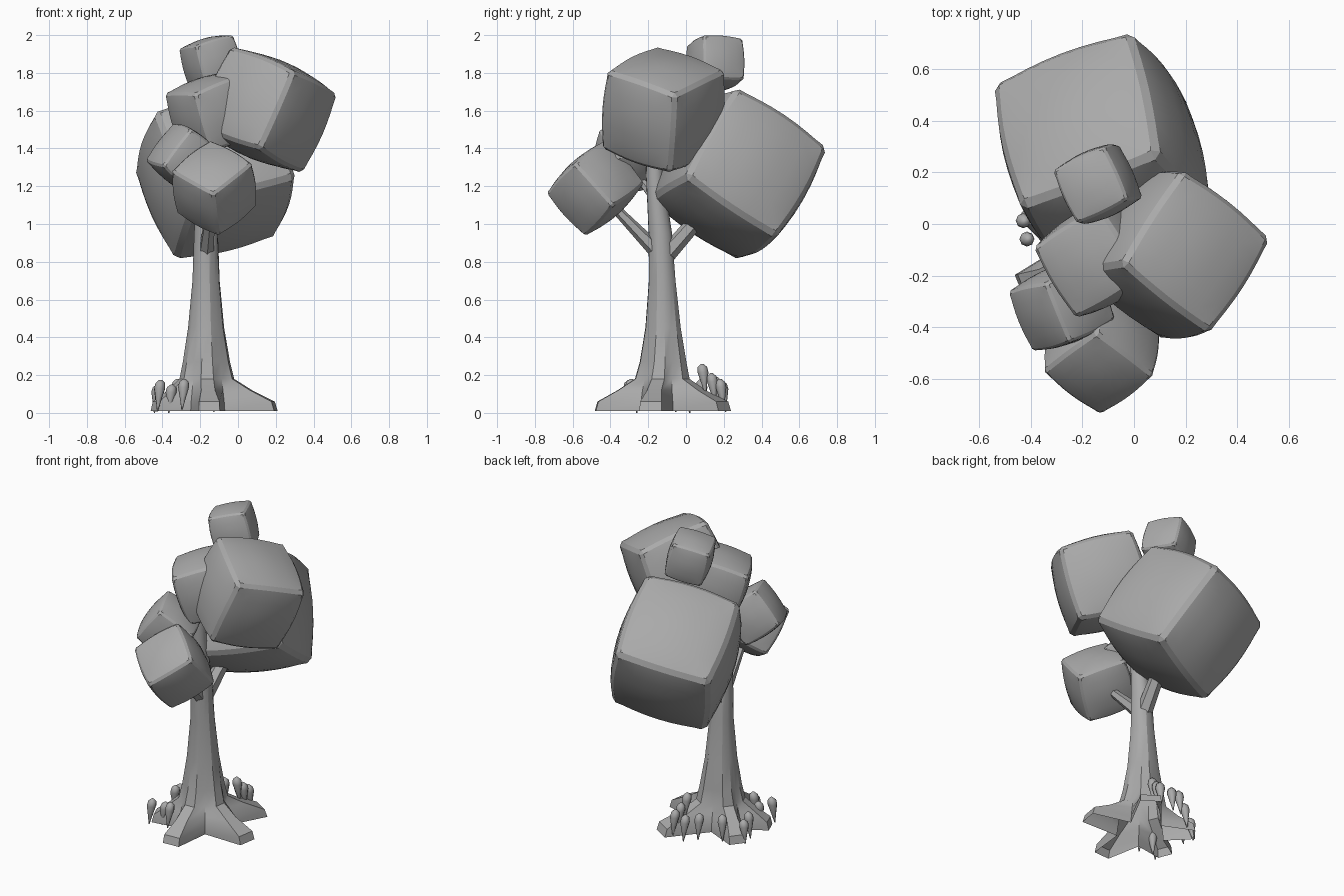
import bpy, bmesh, math
from mathutils import Vector, Matrix

old = bpy.data.objects.get("Cube")
if old:
    bpy.data.objects.remove(old)

grey = bpy.data.materials.new("plain_grey")
grey.use_nodes = True
GREY = (0.4, 0.4, 0.4, 1)
grey.diffuse_color = GREY
grey.node_tree.nodes["Principled BSDF"].inputs["Base Color"].default_value = GREY


def finish(name, bm, angle=15):
    """Turn a bmesh into a smooth-shaded object that keeps its sharp edges."""
    bmesh.ops.recalc_face_normals(bm, faces=bm.faces)
    mesh = bpy.data.meshes.new(name)
    bm.to_mesh(mesh)
    bm.free()
    mesh.materials.append(grey)
    obj = bpy.data.objects.new(name, mesh)
    bpy.context.collection.objects.link(obj)
    bpy.ops.object.select_all(action='DESELECT')
    obj.select_set(True)
    bpy.context.view_layer.objects.active = obj
    bpy.ops.object.shade_smooth_by_angle(angle=math.radians(angle))
    return obj


def loft(bm, rings):
    """Skin a list of equally sized point rings and close the top."""
    loops = [[bm.verts.new(p) for p in ring] for ring in rings]
    n = len(loops[0])
    for a, b in zip(loops, loops[1:]):
        for i in range(n):
            j = (i + 1) % n
            bm.faces.new((a[i], a[j], b[j], b[i]))
    bm.faces.new(loops[-1])


def leaf_block(name, center, size, a, b, puff=0.27):
    """Puffed cube with narrow chamfered edges; a and b set two of its axes."""
    a = Vector(a).normalized()
    b = Vector(b)
    b = (b - a * b.dot(a)).normalized()
    c = a.cross(b)
    bm = bmesh.new()
    bmesh.ops.create_cube(bm, size=1)
    bmesh.ops.subdivide_edges(bm, edges=bm.edges[:], cuts=7, use_grid_fill=True)
    rim = [e for e in bm.edges if e.calc_face_angle(0) > 1]
    radius = math.sqrt(3) / 2
    for v in bm.verts:
        v.co = v.co.lerp(v.co.normalized() * radius, puff)
    bmesh.ops.bevel(bm, geom=rim, offset=0.045, segments=1, affect='EDGES')
    turn = Matrix((a, b, c)).transposed().to_4x4()
    bm.transform(Matrix.Translation(center) @ turn @ Matrix.Scale(size, 4))
    return finish(name, bm)


# Foliage blocks
leaf_block("foliage_back_large", (-.12, .275, 1.265), .585, (-.10, .45, -.30), (-.5, -.17, -.13), .3)
leaf_block("foliage_left_upper", (.152, -.12, 1.605), .452, (.22, .34, -.12), (-.17, -.02, -.40))
leaf_block("foliage_front_low", (-.125, -.48, 1.19), .305, (.19, .14, .15), (.02, .19, -.22))
leaf_block("foliage_right_small", (-.28, -.315, 1.345), .25, (.09, -.22, -.03), (.14, .04, .19))
leaf_block("foliage_middle", (-.135, -.125, 1.59), .318, (.15, -.25, 0), (.2, .12, .08))
leaf_block("foliage_top", (-.14, .155, 1.854), .225, (.21, .10, .06), (.10, -.21, .02))

# Trunk sections: height, root radius, valley radius, centre y
SECTIONS = [(.01, .38, .15, -.13), (.06, .365, .145, -.13), (.12, .245, .135, -.13),
            (.18, .15, .125, -.125), (.27, .128, .115, -.12), (.45, .097, .093, -.12),
            (.7, .073, .07, -.125), (.95, .064, .062, -.135), (1.25, .047, .047, -.165),
            (1.5, .04, .04, -.17)]
# Five flared roots: direction in degrees, longest reach
ROOTS = [(-9, .38), (58, .40), (142, .32), (202, .30), (273, .355)]
bm = bmesh.new()
rings = []
for z, tip, valley, cy in SECTIONS:
    ring = []
    half = 9 if z < .15 else 13
    for k, (angle, reach) in enumerate(ROOTS):
        following = ROOTS[(k + 1) % 5][0] + (360 if k == 4 else 0)
        # Root length fades into the round trunk with height
        length = valley + (tip - valley) * (reach - .15) / .23
        for turn, r in ((angle - half, length), (angle + half, length),
                        ((angle + following) / 2, valley)):
            t = math.radians(turn)
            ring.append((-.17 + r * math.cos(t), cy + r * math.sin(t), z))
    rings.append(ring)
loft(bm, rings)
finish("trunk_with_roots", bm, 30)


def branch(name, start, end, r1, r2, sides=6):
    """Tapered limb between two points."""
    start, end = Vector(start), Vector(end)
    axis = end - start
    bm = bmesh.new()
    bmesh.ops.create_cone(bm, cap_ends=True, segments=sides, radius1=r1, radius2=r2, depth=axis.length)
    bm.transform(Matrix.Translation((start + end) / 2) @ axis.to_track_quat('Z', 'Y').to_matrix().to_4x4())
    return finish(name, bm, 30)


branch("branch_front", (-.17, -.12, .82), (-.14, -.42, 1.13), .045, .022)
branch("branch_back", (-.17, -.12, .82), (-.13, .12, 1.09), .05, .038)
branch("branch_right", (-.17, -.14, 1.10), (-.27, -.29, 1.30), .028, .018)


# Teardrop sprouts around the roots: x, y, top height
SPROUTS = [(-.41, -.30, .175), (-.35, -.25, .15), (-.285, -.29, .18), (-.41, -.06, .17),
           (-.425, .01, .15), (-.32, .08, .18), (-.21, .16, .19), (-.07, .085, .26),
           (-.06, .135, .21), (-.05, .18, .18), (-.13, .19, .17)]
DROP = [(.003, 0), (.014, .05), (.029, .11), (.025, .135), (.007, .15)]
for i, (x, y, top) in enumerate(SPROUTS):
    bm = bmesh.new()
    base = max(0, top - .165)
    height = top - base
    lean = Vector((x + .17, y + .13, 0)).normalized() * .02
    rings = []
    for r, h in DROP:
        shift = lean * (1 - h / .15)
        rings.append([(x + shift.x + r * math.cos(k * math.pi / 4),
                       y + shift.y + r * math.sin(k * math.pi / 4),
                       base + h * height / .15) for k in range(8)])
    loft(bm, rings)
    finish("sprout_%d" % (i + 1), bm, 50)
